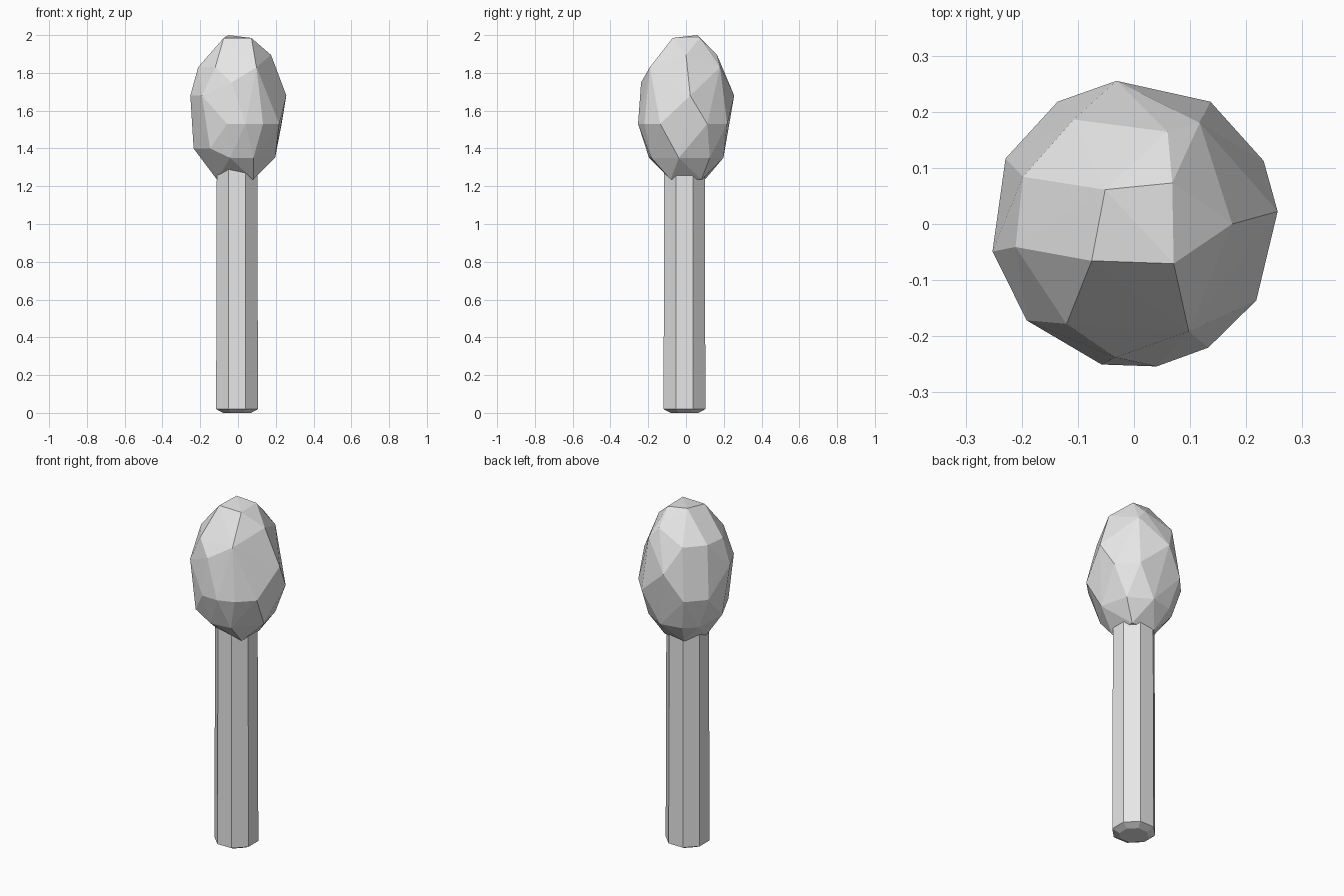
import bpy
import bmesh
from math import cos, sin, radians
from mathutils import Vector

cube = bpy.data.objects.get("Cube")
if cube:
    bpy.data.objects.remove(cube, do_unlink=True)

# Single plain grey
grey = bpy.data.materials.new("light_grey")
grey.use_nodes = True
colour = (0.8, 0.8, 0.8, 1)
grey.diffuse_color = colour
grey.node_tree.nodes["Principled BSDF"].inputs["Base Color"].default_value = colour


def polar(radius, degrees, z, centre=(0, 0)):
    angle = radians(degrees)
    return Vector((centre[0] + radius * cos(angle), centre[1] + radius * sin(angle), z))


def hull_object(name, points):
    """Make a flat-shaded faceted solid wrapped around the given points."""
    bm = bmesh.new()
    for point in points:
        bm.verts.new(point)
    result = bmesh.ops.convex_hull(bm, input=bm.verts[:])
    unused = {v for v in result["geom_interior"] + result["geom_unused"]
              if isinstance(v, bmesh.types.BMVert)}
    bmesh.ops.delete(bm, geom=list(unused), context="VERTS")
    bmesh.ops.recalc_face_normals(bm, faces=bm.faces[:])
    mesh = bpy.data.meshes.new(name)
    bm.to_mesh(mesh)
    bm.free()
    mesh.materials.append(grey)
    obj = bpy.data.objects.new(name, mesh)
    bpy.context.collection.objects.link(obj)
    return obj


# Egg-shaped crown: uneven rings of corners, as (height, radius, directions)
crown_rings = [
    (1.985, 0.10, (47, 221, 315)),
    (2.0, 0.08, (130,)),
    (1.895, 0.175, (0, 70)),
    (1.83, 0.215, (57, 120, 157, 191, 236, 297)),
    (1.75, 0.24, (262,)),
    (1.68, 0.257, (5, 97, 191, 222)),
    (1.53, 0.257, (26, 58, 122, 153, 257, 279, 301, 328)),
    (1.4, 0.235, (180, 231)),
    (1.35, 0.2, (39, 82, 119, 145, 258, 294, 349)),
    (1.235, 0.115, (45, 120, 195, 315)),
]
crown_points = [polar(radius, direction, z)
                for z, radius, directions in crown_rings
                for direction in directions]
hull_object("crown", crown_points)

# Eight-sided trunk with a slightly chamfered foot
sides = 8
trunk_rings = [(0, 0.08), (0.02, 0.12), (1.35, 0.116)]
trunk_points = [polar(radius, (i + 0.5) * 360 / sides, z, (-0.005, -0.008))
                for z, radius in trunk_rings
                for i in range(sides)]
hull_object("trunk", trunk_points)
